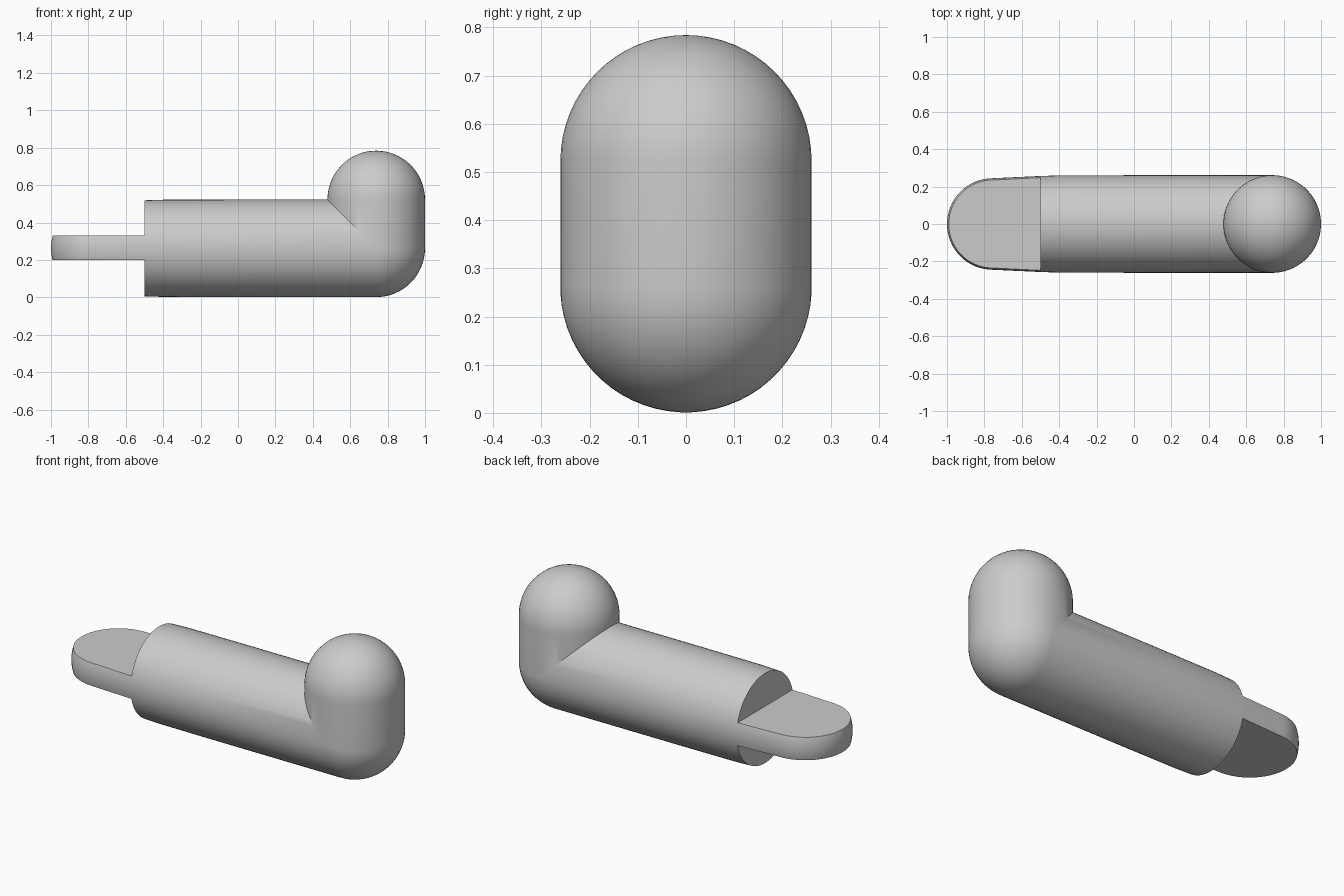
import bpy, bmesh
from math import sin, cos, pi, radians
from mathutils import Vector

cube = bpy.data.objects.get("Cube")
if cube:
    bpy.data.objects.remove(cube, do_unlink=True)

R = 0.261          # tube radius
XC = 1 - R         # centre line of the upright end
ZC = 0.262         # centre line of the long tube
ZT = 0.523         # centre of the domed top
XS = -0.5          # shoulder where the tongue starts
N = 64             # sides of the tube
ANG = [2 * pi * (i + 0.5) / N for i in range(N)]

grey = bpy.data.materials.new("plain grey")
grey.use_nodes = True
grey.diffuse_color = (0.6, 0.6, 0.6, 1)
grey.node_tree.nodes["Principled BSDF"].inputs["Base Color"].default_value = grey.diffuse_color


def skin(rings):
    """Join rings of points into a closed tube with capped ends."""
    bm = bmesh.new()
    loops = [[bm.verts.new(p) for p in ring] for ring in rings]
    for a, b in zip(loops, loops[1:]):
        for i in range(N):
            j = (i + 1) % N
            bm.faces.new((a[i], a[j], b[j], b[i]))
    bm.faces.new(loops[0])
    bm.faces.new(loops[-1])
    bmesh.ops.remove_doubles(bm, verts=bm.verts, dist=1e-5)
    return bm


def finish(bm, name):
    bmesh.ops.recalc_face_normals(bm, faces=bm.faces)
    mesh = bpy.data.meshes.new(name)
    bm.to_mesh(mesh)
    bm.free()
    mesh.materials.append(grey)
    obj = bpy.data.objects.new(name, mesh)
    bpy.context.collection.objects.link(obj)
    bpy.ops.object.select_all(action="DESELECT")
    obj.select_set(True)
    bpy.context.view_layer.objects.active = obj
    bpy.ops.object.shade_smooth_by_angle(angle=radians(30))


def across(x, r):
    """Ring standing across the long tube."""
    return [Vector((x, r * sin(a), ZC + r * cos(a))) for a in ANG]


def elbow(t):
    """Ring at the bend: mitred on the inside, ball-shaped on the outside."""
    ring = []
    for a in ANG:
        c, y = R * cos(a), R * sin(a)
        if c > 0:
            ring.append(Vector((XC - c, y, ZC + c)))
        else:
            ring.append(Vector((XC - c * sin(t), y, ZC + c * cos(t))))
    return ring


def level(z, r):
    """Flat ring around the upright end."""
    return [Vector((XC - r * cos(a), r * sin(a), z)) for a in ANG]


# Bent body: long tube, elbow, upright stub and domed top
STEPS = 16
quarter = [pi / 2 * k / STEPS for k in range(STEPS + 1)]
rings = [across(XS, 0.257), across(-0.4, 0.26), across(-0.04, R)]
rings += [elbow(t) for t in quarter]
rings += [level(ZT + R * sin(t), R * cos(t)) for t in quarter[:-1]]
rings.append(level(ZT + R, 1e-7))
finish(skin(rings), "bent_body")

# Flat tongue: round-ended rod sliced to a slab
RT = 0.245
rings = [across(XS, 0.257)]
rings += [across(RT - 1 - RT * sin(t), RT * cos(t)) for t in quarter[:-1]]
rings.append(across(-1, 1e-7))
bm = skin(rings)
for z, side in ((0.2, -1), (0.33, 1)):
    bmesh.ops.bisect_plane(bm, geom=bm.verts[:] + bm.edges[:] + bm.faces[:],
                           plane_co=(0, 0, z), plane_no=(0, 0, side), clear_outer=True)
    bmesh.ops.holes_fill(bm, edges=[e for e in bm.edges if e.is_boundary], sides=0)
bmesh.ops.recalc_face_normals(bm, faces=bm.faces)
hidden = [f for f in bm.faces if all(abs(v.co.x - XS) < 1e-4 for v in f.verts)]
bmesh.ops.delete(bm, geom=hidden, context="FACES")
finish(bm, "flat_tongue")
